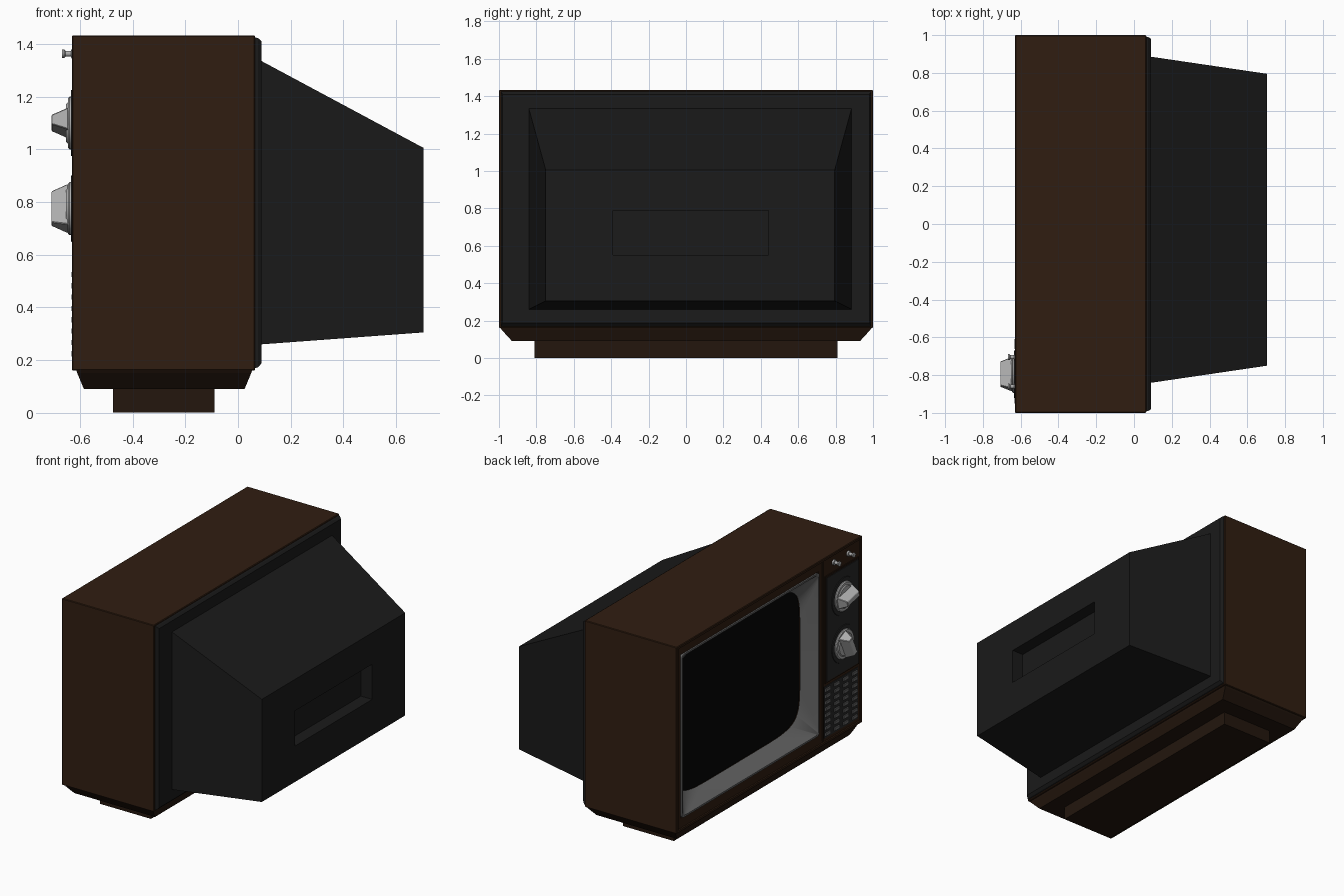
import bpy, bmesh
from math import sin, cos, pi, radians

if "Cube" in bpy.data.objects:
    bpy.data.objects.remove(bpy.data.objects["Cube"])


def material(name, rgb):
    m = bpy.data.materials.new(name)
    m.diffuse_color = (*rgb, 1)
    m.use_nodes = True
    m.node_tree.nodes["Principled BSDF"].inputs["Base Color"].default_value = m.diffuse_color
    return m


WOOD = material("dark_wood", (0.030, 0.0125, 0.0055))
TRIM = material("trim_wood", (0.017, 0.008, 0.004))
BLACK = material("black_plastic", (0.0105, 0.0105, 0.0105))
PLATE = material("charcoal_plate", (0.02, 0.02, 0.02))
GLASS = material("dark_glass", (0.0015, 0.0015, 0.0015))
BEZEL = material("grey_bezel", (0.13, 0.13, 0.13))
METAL = material("light_metal", (0.42, 0.42, 0.42))


def loft(name, rings, mat, cap_start=True, cap_end=True, smooth=False, bevel=0):
    """Skin a list of equal-length point rings into one object."""
    bm = bmesh.new()
    vr = [[bm.verts.new(p) for p in r] for r in rings]
    n = len(rings[0])
    for a, b in zip(vr, vr[1:]):
        for i in range(n):
            j = (i + 1) % n
            bm.faces.new((a[i], a[j], b[j], b[i]))
    if cap_start:
        bm.faces.new(vr[0])
    if cap_end:
        bm.faces.new(vr[-1])
    bmesh.ops.recalc_face_normals(bm, faces=bm.faces)
    if bevel:
        bmesh.ops.bevel(bm, geom=bm.edges[:], offset=bevel, segments=1, affect='EDGES')
    me = bpy.data.meshes.new(name)
    bm.to_mesh(me)
    bm.free()
    me.materials.append(mat)
    ob = bpy.data.objects.new(name, me)
    bpy.context.collection.objects.link(ob)
    if smooth:
        bpy.ops.object.select_all(action='DESELECT')
        ob.select_set(True)
        bpy.context.view_layer.objects.active = ob
        bpy.ops.object.shade_smooth_by_angle(angle=radians(35))
    return ob


def rect_x(x, y0, y1, z0, z1):
    return [(x, y0, z0), (x, y1, z0), (x, y1, z1), (x, y0, z1)]


def rect_z(z, x0, x1, y):
    return [(x0, -y, z), (x1, -y, z), (x1, y, z), (x0, y, z)]


def box(name, x0, x1, y0, y1, z0, z1, mat, bevel=0):
    return loft(name, [rect_x(x0, y0, y1, z0, z1), rect_x(x1, y0, y1, z0, z1)], mat, bevel=bevel)


def oval(x, cy, cz, ry, rz, power=2, n=64):
    """Superellipse ring facing along x; a high power gives a rectangle."""
    def f(v):
        return (1 if v >= 0 else -1) * abs(v) ** (2 / power) if abs(v) > 1e-9 else 0
    return [(x, cy + ry * f(cos(2 * pi * i / n)), cz + rz * f(sin(2 * pi * i / n))) for i in range(n)]


def cut(ob, *limits):
    cutter = box("cutter", *limits, ob.data.materials[0])
    m = ob.modifiers.new("cut", 'BOOLEAN')
    m.operation, m.solver, m.object = 'DIFFERENCE', 'EXACT', cutter
    bpy.context.view_layer.objects.active = ob
    bpy.ops.object.modifier_apply(modifier=m.name)
    bpy.data.objects.remove(cutter)


# Wooden cabinet with recessed front and screen opening
cabinet = box("cabinet", -0.63, 0.065, -1, 1, 0.16, 1.433, WOOD, bevel=0.004)
cut(cabinet, -0.8, -0.62, -0.983, 0.983, 0.178, 1.415)
cut(cabinet, -0.8, -0.48, -0.54, 0.945, 0.245, 1.36)

# Stepped base
loft("base_skirt", [rect_z(0.165, -0.615, 0.055, 0.995), rect_z(0.15, -0.61, 0.05, 0.985),
                    rect_z(0.09, -0.585, 0.025, 0.93)], TRIM)
box("plinth", -0.475, -0.09, -0.81, 0.81, 0, 0.095, TRIM)

# Back panel and tapered tube housing with recess
loft("back_panel", [rect_x(0.06, -0.99, 0.99, 0.168, 1.425), rect_x(0.075, -0.99, 0.99, 0.172, 1.423),
                    rect_x(0.09, -0.98, 0.98, 0.188, 1.41)], BLACK)
housing = loft("tube_housing", [rect_x(0.08, -0.842, 0.887, 0.259, 1.34),
                                rect_x(0.705, -0.75, 0.795, 0.305, 1.005)], BLACK)
cut(housing, 0.62, 0.9, -0.39, 0.44, 0.55, 0.79)

# Screen surround and bulged glass
CY, CZ, RY, RZ = 0.2025, 0.8025, 0.7425, 0.5575
loft("screen_bezel", [oval(-0.60, CY, CZ, RY, RZ, 60), oval(-0.63, CY, CZ, RY, RZ, 60),
                      oval(-0.63, CY, CZ, RY - 0.012, RZ - 0.012, 60),
                      oval(-0.53, CY, CZ, RY - 0.07, RZ - 0.075, 7)],
     BEZEL, False, False, smooth=True)
loft("screen_glass", [oval(-0.525 - 0.035 * (1 - s * s), CY, CZ, (RY - 0.068) * s, (RZ - 0.073) * s, 7 - 4 * (1 - s))
                      for s in (1, 0.9, 0.75, 0.55, 0.3, 0.08)], GLASS, False, True, smooth=True)

# Control plate with thin frame
box("control_frame", -0.626, -0.61, -0.972, -0.608, 0.57, 1.30, TRIM)
box("control_plate", -0.63, -0.61, -0.96, -0.62, 0.582, 1.288, PLATE)
box("divider_strip", -0.626, -0.61, -0.59, -0.58, 0.19, 1.405, TRIM)

# Rotary knobs: backing ring, dial and tapered grip
KY = -0.795
for label, kz, ang in (("upper", 1.10, 168), ("lower", 0.775, 65)):
    ca, sa = cos(radians(ang)), sin(radians(ang))
    loft(label + "_dial", [oval(x, KY, kz, r, r, n=32) for x, r in
                           ((-0.62, 0.1), (-0.64, 0.1), (-0.646, 0.094), (-0.646, 0.078), (-0.652, 0.072))],
         METAL, smooth=True)
    loft(label + "_dial_ring", [oval(x, KY, kz, r, r, n=32) for x, r in ((-0.62, 0.13), (-0.634, 0.125))],
         PLATE, smooth=True)

    def grip(x, l, w):
        return [(x, KY + u * ca - v * sa, kz + u * sa + v * ca)
                for u, v in ((-l, -w), (l, -w), (l, w), (-l, w))]
    loft(label + "_grip", [grip(-0.645, 0.085, 0.042), grip(-0.708, 0.065, 0.018)], METAL, bevel=0.003)

# Small push buttons with flared tips
for i, y in enumerate((-0.705, -0.86)):
    loft(f"push_button_{i}", [oval(x, y, 1.363, r, r, n=20) for x, r in
                              ((-0.61, 0.018), (-0.632, 0.018), (-0.634, 0.011), (-0.655, 0.011),
                               (-0.66, 0.016), (-0.668, 0.016))], METAL, smooth=True)

# Speaker grille: four columns of short bars
box("grille_backing", -0.624, -0.61, -0.965, -0.60, 0.20, 0.55, PLATE)
for c in range(4):
    for r in range(8):
        y, z = -0.635 - c * 0.096, 0.525 - r * 0.043
        box(f"grille_bar_{c}_{r}", -0.632, -0.615, y - 0.026, y + 0.026, z - 0.01, z + 0.01, BEZEL)
